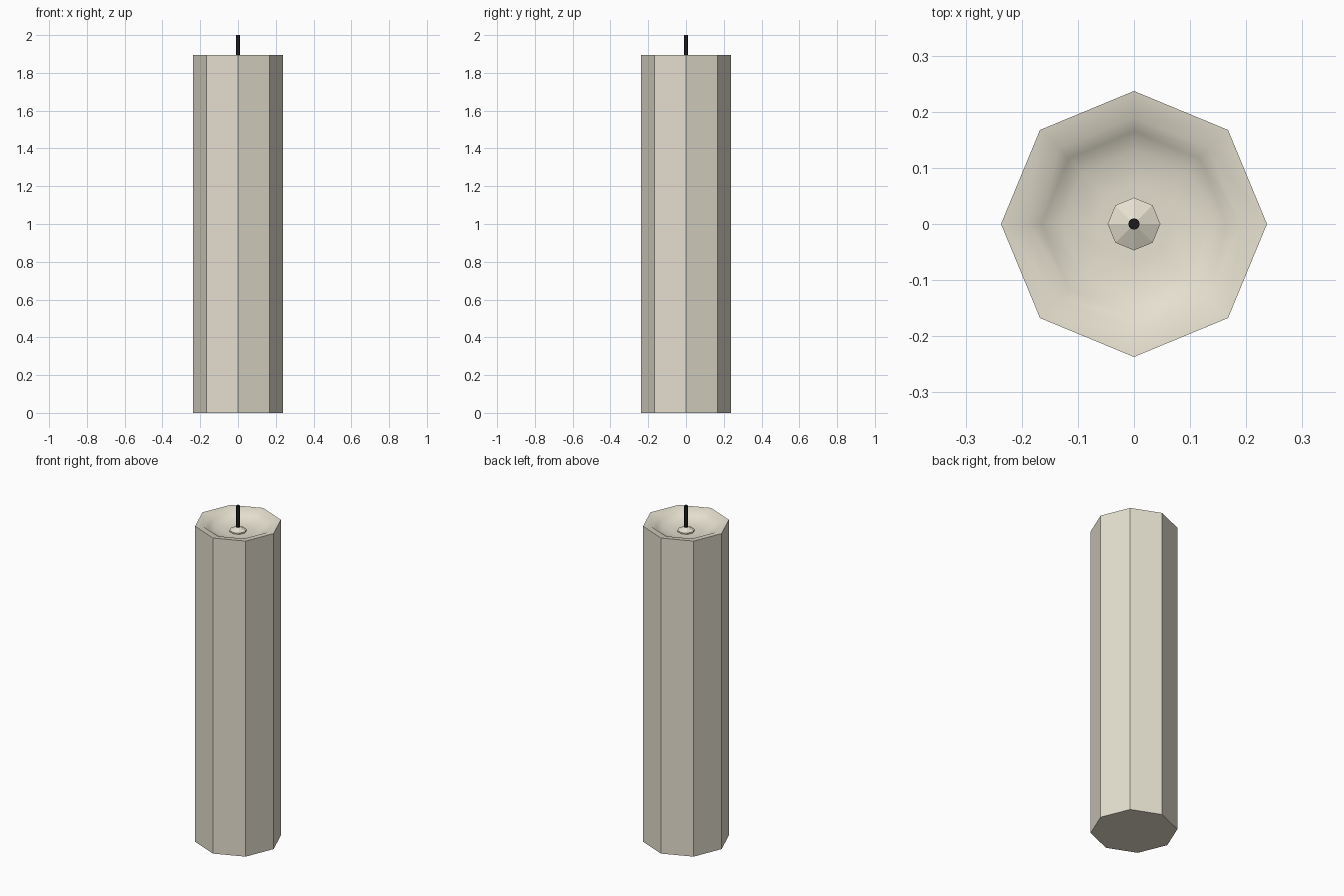
import bpy, bmesh
from math import cos, sin, pi, radians

if "Cube" in bpy.data.objects:
    bpy.data.objects.remove(bpy.data.objects["Cube"])


def lathe(name, profile, sides, smooth_angle=None, color=None):
    """Revolve (radius, z) points around z; radius 0 closes to a single point."""
    bm = bmesh.new()
    rings = []
    for r, z in profile:
        n = sides if r > 0 else 1
        rings.append([bm.verts.new((r * cos(2 * pi * i / sides), r * sin(2 * pi * i / sides), z))
                      for i in range(n)])
    for a, b in zip(rings, rings[1:]):
        for i in range(sides):
            j = (i + 1) % sides
            if len(a) == 1:
                bm.faces.new((a[0], b[j], b[i]))
            elif len(b) == 1:
                bm.faces.new((a[i], a[j], b[0]))
            else:
                bm.faces.new((a[i], a[j], b[j], b[i]))
    # flat bottom cap
    if len(rings[0]) > 1:
        bm.faces.new(rings[0][::-1])
    bmesh.ops.recalc_face_normals(bm, faces=bm.faces)
    me = bpy.data.meshes.new(name)
    bm.to_mesh(me)
    bm.free()
    ob = bpy.data.objects.new(name, me)
    bpy.context.collection.objects.link(ob)
    if smooth_angle:
        bpy.context.view_layer.objects.active = ob
        ob.select_set(True)
        bpy.ops.object.shade_smooth_by_angle(angle=radians(smooth_angle))
        ob.select_set(False)
    if color:
        mat = bpy.data.materials.new(name + "_material")
        mat.diffuse_color = color
        mat.use_nodes = True
        mat.node_tree.nodes["Principled BSDF"].inputs["Base Color"].default_value = mat.diffuse_color
        me.materials.append(mat)
    return ob


wax = (0.78, 0.74, 0.62, 1)

# octagonal wax body with a melted dish in the top
lathe("candle_body", [(0.237, 0), (0.237, 1.895), (0.19, 1.888), (0.165, 1.868),
                      (0.13, 1.852), (0.07, 1.847), (0, 1.847)], 8, 40, wax)

# small faceted wax mound at the foot of the wick
lathe("wax_mound", [(0.047, 1.843), (0.047, 1.855), (0.01, 1.872), (0, 1.872)], 8, None, wax)

# black wick
lathe("wick", [(0.01, 1.85), (0.01, 2.0), (0, 2.0)], 12, 40, (0.012, 0.01, 0.01, 1))
